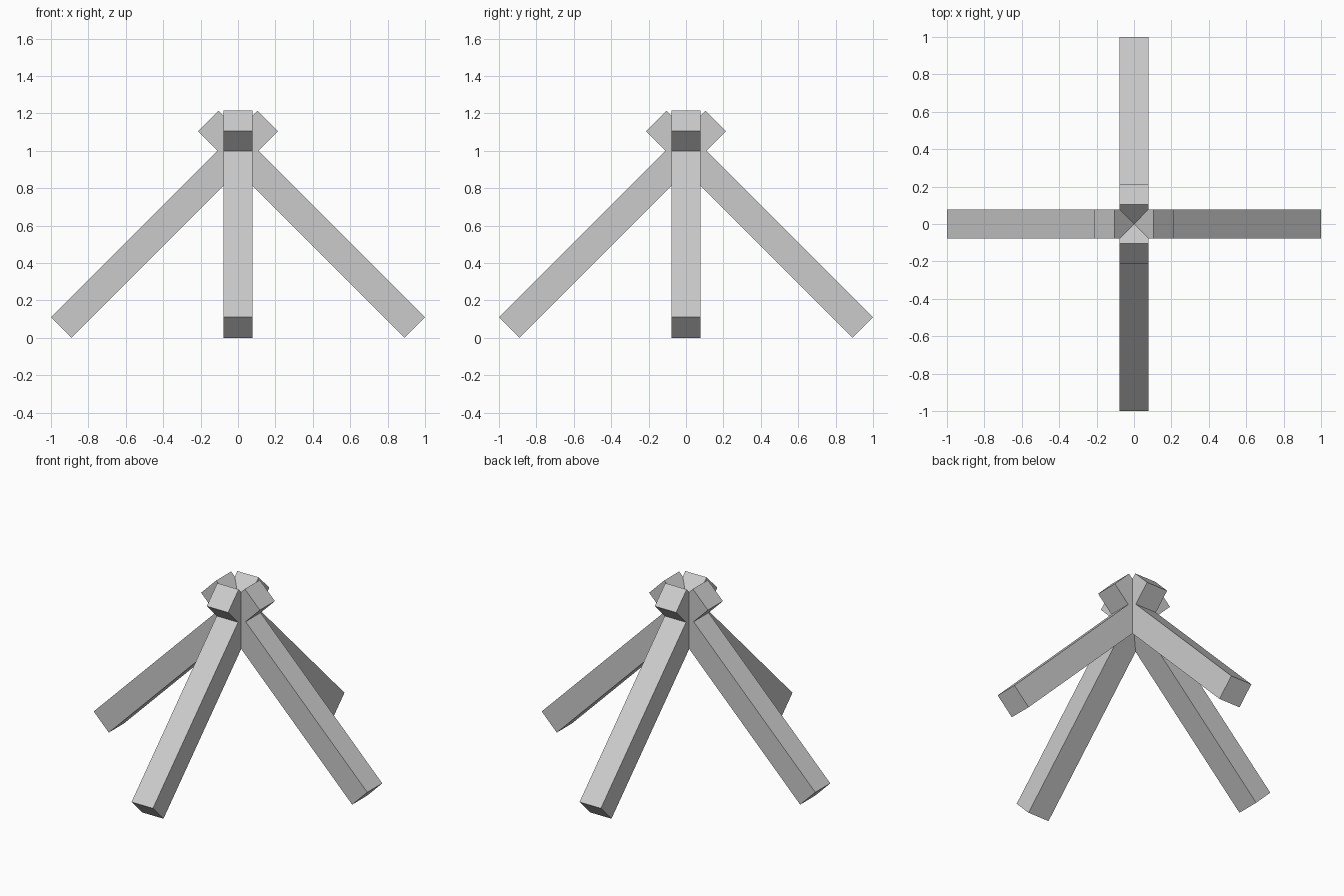
import bpy
from math import pi, sqrt, cos, sin

if "Cube" in bpy.data.objects:
    bpy.data.objects.remove(bpy.data.objects["Cube"])

RISE = 1.215                   # horizontal and vertical run of each 45 degree beam
WIDTH = RISE * sqrt(2) / 11    # square section, length is ten widths
LENGTH = WIDTH * 10
OFFSET = 1 - RISE / 2          # beam centre distance from the axis


def beam(name, angle):
    """Square beam leaning inward at 45 degrees, crossing the others near its top."""
    bpy.ops.mesh.primitive_cube_add(
        size=1, location=(OFFSET * cos(angle), OFFSET * sin(angle), RISE / 2))
    ob = bpy.context.object
    ob.name = name
    ob.scale = (WIDTH, WIDTH, LENGTH)
    ob.rotation_euler = (0, -pi / 4, angle)
    bpy.ops.object.transform_apply(location=False, rotation=False, scale=True)


# Four crossed beams
for i, side in enumerate(("right", "back", "left", "front")):
    beam(side + "_beam", i * pi / 2)
